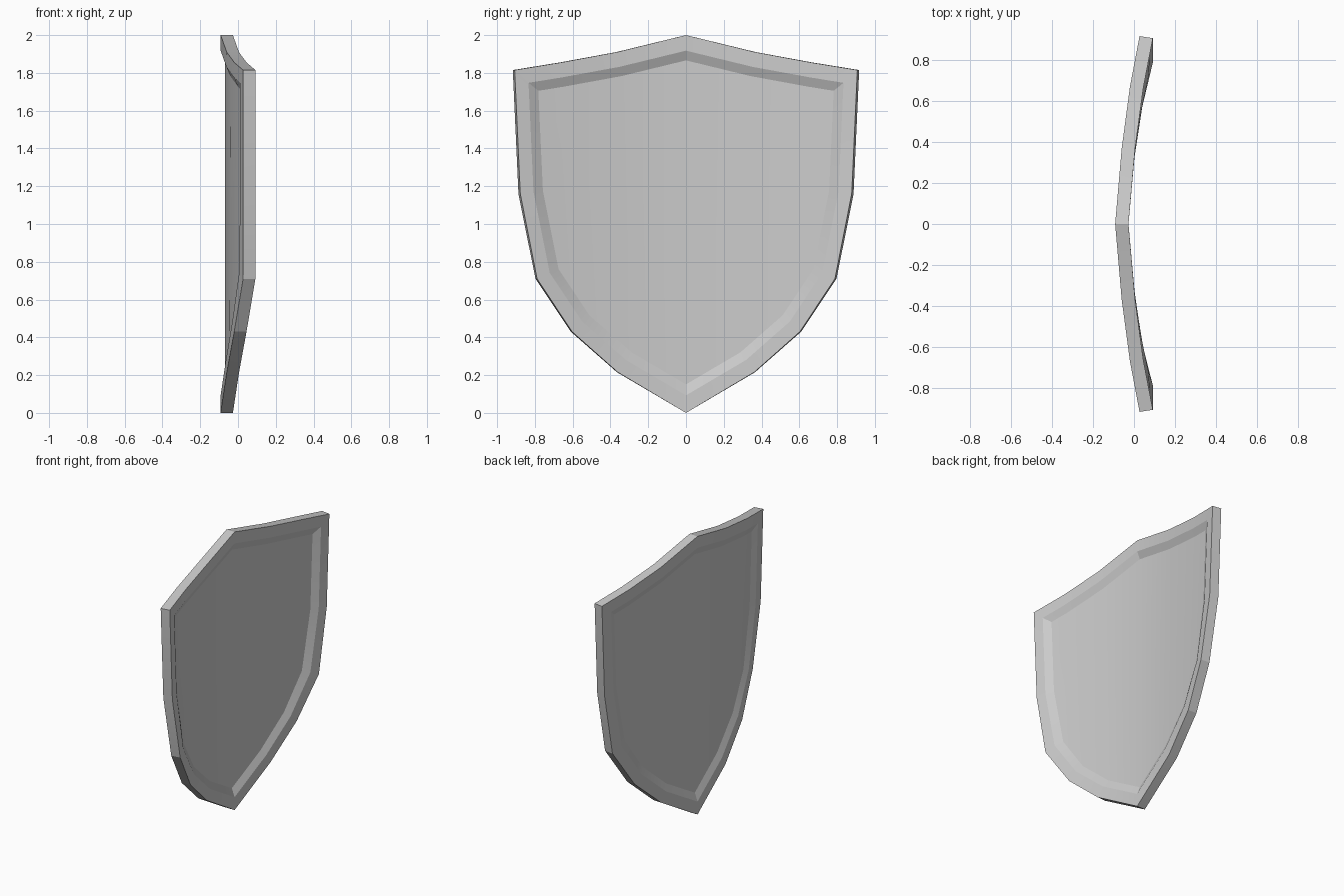
import bpy, bmesh, math
from mathutils import Vector

if "Cube" in bpy.data.objects:
    bpy.data.objects.remove(bpy.data.objects["Cube"])

# Half outline (y, z): top centre -> corner -> side -> bottom tip
HALF = [(0, 2), (.37, 1.91), (.67, 1.855), (.917, 1.815), (.887, 1.16),
        (.797, .71), (.61, .43), (.365, .215), (0, 0)]
RING = HALF + [(-y, z) for y, z in HALF[-2:0:-1]]
N = len(RING)
BOW = [-.027, .005, .045, .092]      # back-face x on each column


def lerp(a, b, t):
    return a + (b - a) * t


def bow(y, z):
    """Curvature of the shield: x of the back surface at (y, z)."""
    y, t = abs(y), z / 2
    if z > 1.16:
        side = lerp(.887, .917, (z - 1.16) / .655)
    else:
        side = lerp(.797, .887, max(0, (z - .71) / .45))
    cols = [0, lerp(.36, .37, t), lerp(.592, .675, t), side]
    for k in range(3):
        if y <= cols[k + 1] or k == 2:
            s = min(1, (y - cols[k]) / (cols[k + 1] - cols[k]))
            return lerp(BOW[k], BOW[k + 1], s)


def inset(dist):
    """Mitred inward offset of the clockwise outline."""
    out = []
    for i in range(N):
        p0, p, p1 = (Vector(RING[(i + d) % N]) for d in (-1, 0, 1))
        a, b = (p - p0).normalized(), (p1 - p).normalized()
        na, nb = Vector((a.y, -a.x)), Vector((b.y, -b.x))
        m = (na + nb) / (1 + na.dot(nb))
        out.append(p + m * dist)
    return out


bm = bmesh.new()


def ring(dist, offset, narrow=1):
    return [bm.verts.new((bow(y, z) + offset, y * narrow, z)) for y, z in inset(dist)]


def bridge(a, b):
    for i in range(N):
        j = (i + 1) % N
        bm.faces.new((a[i], a[j], b[j], b[i]))


def panel(r):
    # vertical strips on both halves
    for ids in ((0, 1, 7, 8), (1, 2, 6, 7), (2, 3, 4, 5, 6)):
        bm.faces.new([r[i] for i in ids])
        bm.faces.new([r[-i % N] for i in reversed(ids)])


# Rim, bevel and recessed panel on both faces
DEPTH, THICK = .022, .065
back = [ring(0, 0, .989), ring(-.08, 0), ring(-.13, -DEPTH)]
front = [ring(0, -THICK), ring(-.08, -THICK), ring(-.13, -THICK + DEPTH)]
# choose the inward side of the offset
if back[1][0].co.z > 2:
    for rings, offs in ((back, (0, -DEPTH)), (front, (-THICK, -THICK + DEPTH))):
        for r, d, o in zip(rings[1:], (.08, .13), offs):
            for v, (y, z) in zip(r, inset(d)):
                v.co = (bow(y, z) + o, y, z)
for rings in (back, front):
    bridge(rings[0], rings[1])
    bridge(rings[1], rings[2])
    panel(rings[2])
bridge(back[0], front[0])
bmesh.ops.recalc_face_normals(bm, faces=bm.faces)

mesh = bpy.data.meshes.new("shield")
bm.to_mesh(mesh)
bm.free()
shield = bpy.data.objects.new("shield", mesh)
bpy.context.collection.objects.link(shield)
bpy.context.view_layer.objects.active = shield
shield.select_set(True)
bpy.ops.object.shade_smooth_by_angle(angle=math.radians(14))
